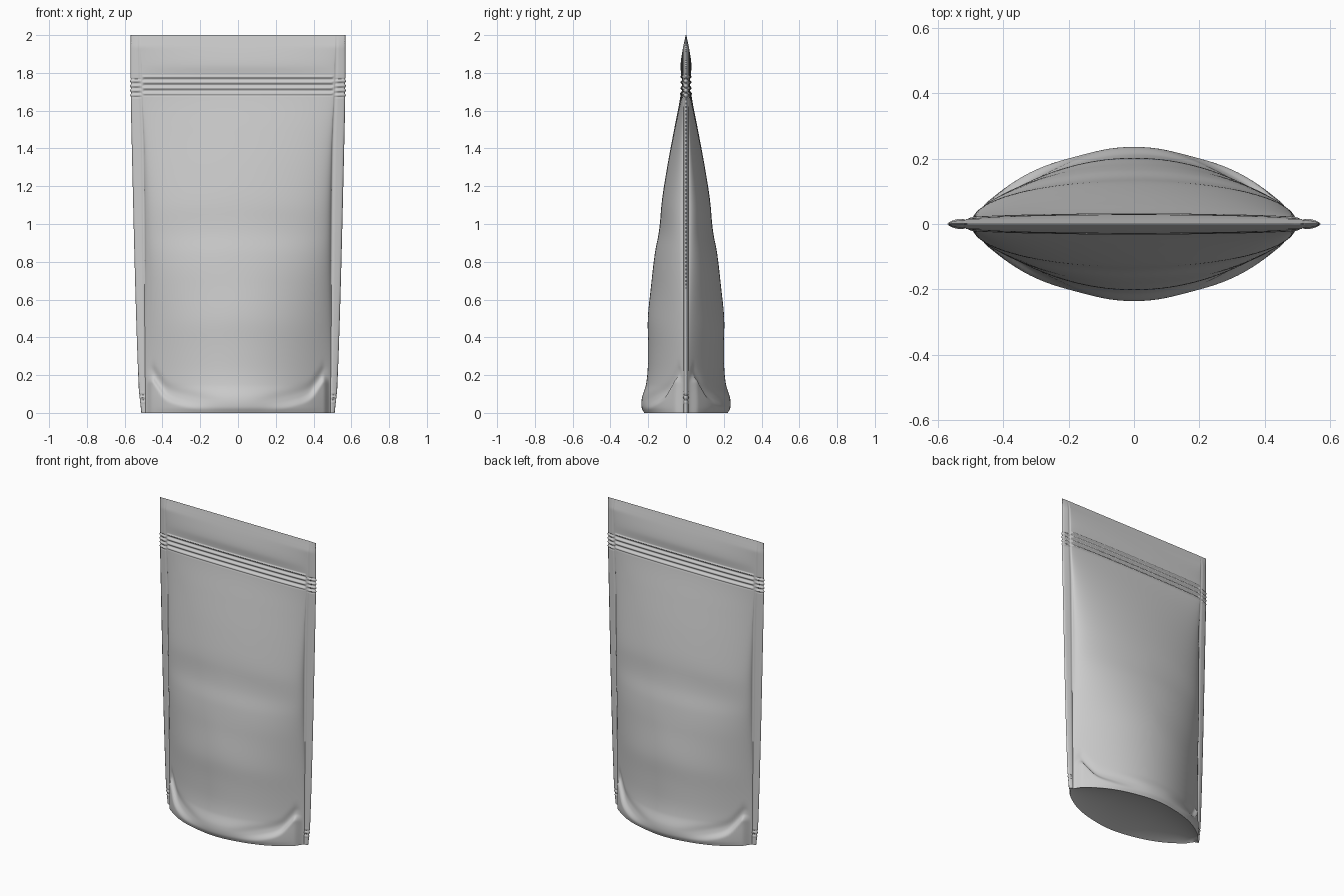
import bpy, math

if "Cube" in bpy.data.objects:
    bpy.data.objects.remove(bpy.data.objects["Cube"])

# side profile: half depth at the centre line, and half width, against height
DEPTH = [(0, .222), (.03, .235), (.08, .233), (.15, .212), (.25, .202), (.5, .2), (.7, .184),
         (.84, .164), (.95, .144), (1.1, .131), (1.3, .1), (1.5, .063), (1.65, .034),
         (1.72, .025), (1.79, .026), (1.84, .029), (1.91, .02), (2, .002)]
WIDTH = [(0, .512), (.06, .518), (.12, .525), (.6, .542), (1.4, .562), (1.75, .569), (2, .569)]
BODY = [(0, .487), (.2, .487), (.6, .49), (1.4, .497), (1.75, .51), (2, .515)]
POWER = [(0, 1.0), (.15, 1.0), (.5, .85), (1, .55), (1.4, .55), (1.7, .6), (2, .6)]
# height of the bottom seal line against |x|
SEAL = [(0, .03), (.1, .034), (.2, .048), (.3, .068), (.38, .1), (.43, .165), (.455, .195), (.52, .15)]


def smooth(table, t):
    """Smooth curve through a table of points."""
    n = len(table)
    i = 0
    while i < n - 2 and t > table[i + 1][0]:
        i += 1

    def slope(j):
        a, b = table[max(j - 1, 0)], table[min(j + 1, n - 1)]
        return (b[1] - a[1]) / (b[0] - a[0])
    (x0, y0), (x1, y1) = table[i], table[i + 1]
    h = x1 - x0
    s = min(max((t - x0) / h, 0), 1)
    return ((2*s**3 - 3*s**2 + 1) * y0 + (s**3 - 2*s**2 + s) * h * slope(i)
            + (3*s**2 - 2*s**3) * y1 + (s**3 - s**2) * h * slope(i + 1))


def step(a, b, t):
    t = min(max((t - a) / (b - a), 0), 1)
    return t * t * (3 - 2 * t)


def band(a, b, e, t):
    return step(a, a + e, t) * (1 - step(b - e, b, t))


def surface(c, z):
    """Point on the front panel; |c| < 1 is the body, 1..2 the side seal."""
    a, sign = abs(c), math.copysign(1, c)
    W, B, D = smooth(WIDTH, z), smooth(BODY, z), smooth(DEPTH, z)
    flange = min(.015, D)
    if a <= 1:
        u = math.sin(a * math.pi / 2)
        x = B * u
        y = flange + (D - flange) * max(1 - u * u, 0) ** smooth(POWER, z)
        # swollen gusset corners below the curved seal
        top = smooth(SEAL, x)
        y += .02 * (1 - step(top - .035, top + .008, z)) * step(.1, .4, x) * (1 - step(.93, 1, u))
        # soft dent around the seal line and creases across the filled body
        y -= .007 * math.exp(-((z - top - .03) / .03) ** 2) * step(.05, .25, x) * (1 - step(.9, 1, u))
        y += .002 * math.sin(z * 16 + x * 3) * (1 - u * u) * band(.3, 1.2, .2, z)
        # zip ribs
        y += .0045 * math.cos((z - 1.69) * 2 * math.pi / .03) * band(1.675, 1.79, .01, z) * (1 - step(.97, 1, u))
    else:
        k = a - 1
        # crushed zip ends and bottom corner tacks
        crush = band(1.665, 1.775, .01, z) + .8 * band(.05, .11, .01, z)
        wave = math.sin(z * 2 * math.pi / .025)
        x = B + (W - B) * k + .003 * crush * wave * k
        y = flange * math.sqrt(max(1 - k, 0)) * (1 - .25 * band(0, .25, .1, k))
        y += .004 * crush * wave * math.sin(k * math.pi)
    return sign * x, max(y, 0), z


def sheet(name, rows):
    n = len(rows[0])
    verts = [p for r in rows for p in r]
    faces = [(i*n + j, i*n + j + 1, (i+1)*n + j + 1, (i+1)*n + j)
             for i in range(len(rows) - 1) for j in range(n - 1)]
    mesh = bpy.data.meshes.new(name)
    mesh.from_pydata(verts, [], faces)
    ob = bpy.data.objects.new(name, mesh)
    bpy.context.collection.objects.link(ob)
    bpy.context.view_layer.objects.active = ob
    ob.select_set(True)
    bpy.ops.object.shade_smooth_by_angle(angle=math.radians(50))
    ob.select_set(False)
    return ob


def span(a, b, n):
    return [a + (b - a) * i / n for i in range(n)]


heights = span(0, .25, 40) + span(.25, 1.65, 70) + span(1.65, 1.8, 50) + span(1.8, 2, 20) + [2]
half = span(0, 1, 40) + span(1, 2, 10) + [2]
cols = [-c for c in reversed(half[1:])] + half

# front panel, mirrored to make the back panel
front = sheet("pouch_panels", [[(x, -y, z) for x, y, z in (surface(c, h) for c in cols)] for h in heights])
m = front.modifiers.new("back_panel", 'MIRROR')
m.use_axis = (False, True, False)
m.use_clip = True
m.merge_threshold = .0003

# bottom gusset, folded slightly upward between the two panels
rows = []
for i in range(25):
    t = -1 + i / 12
    row = []
    for c in cols:
        x, y, z = surface(c, 0)
        row.append((x, y * t, .035 * (1 - t * t) * min(y / .2, 1)))
    rows.append(row)
rows.reverse()
sheet("bottom_gusset", rows)
